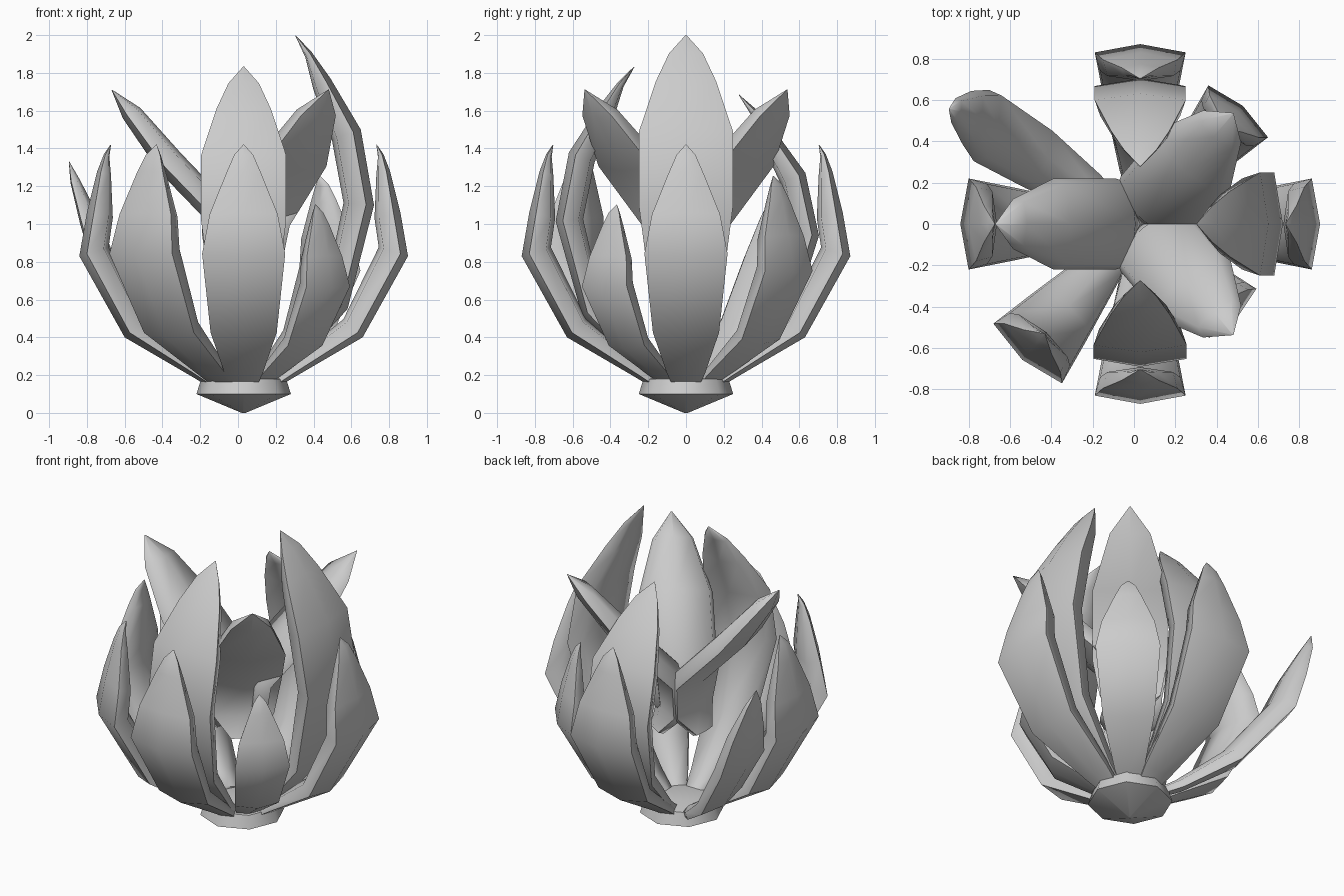
import bpy, bmesh, math
from mathutils import Vector

if "Cube" in bpy.data.objects:
    bpy.data.objects.remove(bpy.data.objects["Cube"])

CX = 0.03  # plant axis sits slightly right of the bounding box centre

# petal profiles: radius, height, half width, thickness (outer middle line)
OUTER = [(.17, .13, .07, .05), (.27, .19, .10, .07), (.63, .40, .175, .13),
         (.87, .83, .22, .15), (.83, 1.06, .18, .13), (.775, 1.28, .09, .07),
         (.74, 1.37, .05, .03), (.705, 1.42, .003, .003)]
TALL = [(.12, .14, .06, .05), (.25, .22, .10, .08), (.55, .55, .18, .13),
        (.69, 1.10, .25, .15), (.62, 1.5, .25, .15), (.46, 1.77, .16, .10),
        (.36, 1.91, .09, .04), (.275, 2.0, .003, .003)]
HEART = [(.18, .66, .08, .06), (.13, .78, .18, .12), (.15, .97, .22, .14),
         (.45, 1.28, .22, .14), (.64, 1.56, .12, .10), (.70, 1.71, .003, .003)]
FALLEN = [(.17, .15, .06, .05), (.30, .20, .10, .07), (.62, .39, .16, .11),
          (.93, .76, .18, .12), (1.01, 1.0, .13, .10), (1.07, 1.22, .06, .05),
          (1.08, 1.33, .003, .003)]


def finish(name, bm, angle):
    bmesh.ops.recalc_face_normals(bm, faces=bm.faces)
    me = bpy.data.meshes.new(name)
    bm.to_mesh(me)
    bm.free()
    ob = bpy.data.objects.new(name, me)
    bpy.context.collection.objects.link(ob)
    bpy.ops.object.select_all(action='DESELECT')
    ob.select_set(True)
    bpy.context.view_layer.objects.active = ob
    bpy.ops.object.shade_smooth_by_angle(angle=math.radians(angle))


def loft(bm, rings):
    for a, b in zip(rings, rings[1:]):
        for i in range(len(a)):
            j = (i + 1) % len(a)
            bm.faces.new((a[i], a[j], b[j], b[i]))
    bm.faces.new(rings[0])
    bm.faces.new(rings[-1])


def petal(name, azimuth, profile, sr=1, sz=1, sw=1, roll=0):
    a, f = math.radians(azimuth), math.radians(roll)
    er = Vector((math.cos(a), math.sin(a), 0))
    et = Vector((-math.sin(a), math.cos(a), 0))
    up = Vector((0, 0, 1))
    pts = [er * r * sr + up * (.15 + (z - .15) * sz) for r, z, w, d in profile]
    bm = bmesh.new()
    rings = []
    for i, p in enumerate(pts):
        t = (pts[min(i + 1, len(pts) - 1)] - pts[max(i - 1, 0)]).normalized()
        n = er * t.z - up * t.dot(er)
        side = et * math.cos(f) + n * math.sin(f)
        n = n * math.cos(f) - et * math.sin(f)
        w, d = profile[i][2] * sw, profile[i][3] * sw
        # six-sided section, rounded on both faces
        sec = [(0, 0), (w, .28 * d), (w * .88, .9 * d), (0, 1.08 * d),
               (-w * .88, .9 * d), (-w, .28 * d)]
        rings.append([bm.verts.new(p + side * x - n * y + Vector((CX, 0, 0))) for x, y in sec])
    loft(bm, rings)
    finish(name, bm, 75)


# outer petals on the four axes
for nm, az in (("right", 0), ("back", 90), ("left", 180), ("front", 270)):
    petal("outer_petal_" + nm, az, OUTER)

# outer petals on the diagonals, different sizes
for nm, az, s in (("front_left", 229, 1), ("back_right", 49, .87), ("front_right", -44, .75)):
    petal("diagonal_petal_" + nm, az, OUTER, s, s, s)
petal("fallen_petal_back_left", 149, FALLEN, roll=-22)

# tall inner petals
petal("tall_petal_right", 0, TALL)
petal("tall_petal_front", 270, TALL, 1.0, .91, .9)
petal("tall_petal_back", 90, TALL, 1.02, .83, .88)

# heart petals bending outward
for nm, az in (("left", 180), ("front_right", -50), ("back_right", 50)):
    petal("heart_petal_" + nm, az, HEART)

# base cup
bm = bmesh.new()
rings = []
for r, z in ((.01, 0), (.25, .1), (.225, .18), (.1, .2)):
    rings.append([bm.verts.new((CX + r * math.cos(k * math.pi / 4), r * math.sin(k * math.pi / 4), z))
                  for k in range(8)])
loft(bm, rings)
finish("base", bm, 60)
